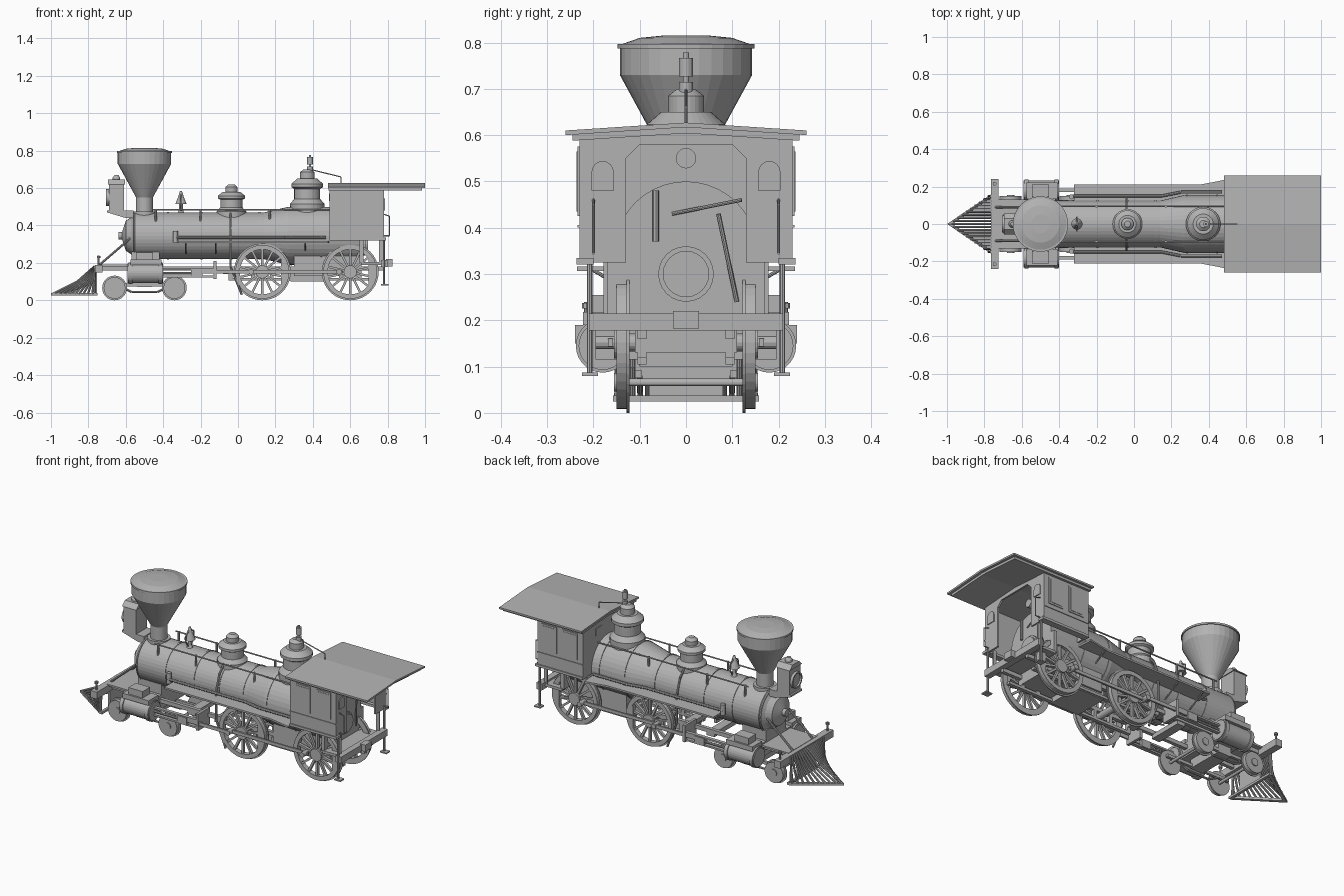
import bpy, bmesh
from math import sin, cos, pi, tau
from mathutils import Vector, Matrix

cube = bpy.data.objects.get("Cube")
if cube:
    bpy.data.objects.remove(cube, do_unlink=True)

shade = (.45, .45, .45, 1)
grey = bpy.data.materials.new("plain_grey")
grey.use_nodes = True
grey.diffuse_color = shade
grey.node_tree.nodes["Principled BSDF"].inputs["Base Color"].default_value = shade

# Main dimensions shared by several parts
CENTRE, BARREL, WAGON_TOP = .345, .125, .155
CAB_FRONT, CAB_REAR, CAB_SIDE, CAB_FLOOR, EAVES, RIDGE = .49, .78, .23, .325, .595, .61
DRIVER, TRUCK, TREAD, FLANGE = .152, .066, .15, .122
CYLINDER_Y, CYLINDER_Z = .18, .145
BEAM_FRONT, BEAM_REAR = -.765, -.725


def finish(name, bm):
    bmesh.ops.recalc_face_normals(bm, faces=bm.faces)
    mesh = bpy.data.meshes.new(name)
    bm.to_mesh(mesh)
    bm.free()
    mesh.materials.append(grey)
    obj = bpy.data.objects.new(name, mesh)
    bpy.context.collection.objects.link(obj)
    return obj


def both(obj):
    """Repeat a part on the other side of the engine."""
    mirror = obj.modifiers.new("Mirror", "MIRROR")
    mirror.use_axis = (False, True, False)


def box(name, x, y, z):
    """Box from (low, high) ranges; a single y value means a centred width."""
    ranges = (x, y if isinstance(y, tuple) else (-y, y), z)
    bm = bmesh.new()
    bmesh.ops.create_cube(bm, size=1)
    for vert in bm.verts:
        for i, (low, high) in enumerate(ranges):
            vert.co[i] = high if vert.co[i] > 0 else low
    return finish(name, bm)


def lathe(name, profile, axis="Z", x=0, y=0, z=0, sides=32):
    """Turn (radius, position) points about an axis."""
    bm = bmesh.new()
    angles = [k * tau / sides for k in range(sides)]
    rings = [[bm.verts.new((r * cos(a), r * sin(a), h)) for a in angles] for r, h in profile]
    for low, high in zip(rings, rings[1:]):
        for k in range(sides):
            bm.faces.new((low[k - 1], low[k], high[k], high[k - 1]))
    bm.faces.new(rings[0])
    bm.faces.new(rings[-1])
    turn = {"X": Matrix.Rotation(pi / 2, 4, "Y"), "Y": Matrix.Rotation(-pi / 2, 4, "X"), "Z": Matrix()}
    bm.transform(Matrix.Translation((x, y, z)) @ turn[axis].to_4x4())
    return finish(name, bm)


def drum(name, radius, low, high, **place):
    return lathe(name, [(radius, low), (radius, high)], **place)


def hoop(name, outer, inner, low, high, **place):
    """Ring with a square section; its end caps are dropped."""
    obj = lathe(name, [(inner, low), (outer, low), (outer, high), (inner, high), (inner, low)], **place)
    bm = bmesh.new()
    bm.from_mesh(obj.data)
    bmesh.ops.delete(bm, geom=[f for f in bm.faces if len(f.verts) > 4], context="FACES_ONLY")
    bmesh.ops.remove_doubles(bm, verts=bm.verts, dist=.0001)
    bmesh.ops.recalc_face_normals(bm, faces=bm.faces)
    bm.to_mesh(obj.data)
    bm.free()
    return obj


def prism(name, outline, low, high, axis="Y"):
    """Extrude an outline: (x, z) along Y, (y, z) along X, (x, y) along Z."""
    place = {"Y": lambda a, b, d: (a, d, b), "X": lambda a, b, d: (d, a, b), "Z": lambda a, b, d: (a, b, d)}[axis]
    bm = bmesh.new()
    face = bm.faces.new([bm.verts.new(place(a, b, low)) for a, b in outline])
    made = bmesh.ops.extrude_face_region(bm, geom=[face])["geom"]
    moved = [v for v in made if isinstance(v, bmesh.types.BMVert)]
    bmesh.ops.translate(bm, verts=moved, vec=place(0, 0, high - low))
    return finish(name, bm)


def rod(name, radius, *points):
    """Round bar through a chain of points."""
    bm = bmesh.new()
    for start, end in zip(points, points[1:]):
        start, end = Vector(start), Vector(end)
        turn = (end - start).to_track_quat("Z", "Y").to_matrix().to_4x4()
        bmesh.ops.create_cone(bm, cap_ends=True, segments=8, radius1=radius, radius2=radius,
                              depth=(end - start).length, matrix=Matrix.Translation((start + end) / 2) @ turn)
    return finish(name, bm)


# Boiler with raised rear, bands and smokebox door
lathe("boiler", [(BARREL, -.56), (BARREL, .14), (WAGON_TOP, .27), (WAGON_TOP, .67)], axis="X", z=CENTRE, sides=40)
lathe("smokebox_front", [(.13, -.55), (.1, -.57), (.08, -.6), (.02, -.62), (.02, -.64)], axis="X", z=CENTRE)
for x in (-.38, -.2, -.04, .11, .28, .44):
    size = BARREL if x < .2 else WAGON_TOP
    drum("boiler_band", size + .003, x, x + .01, axis="X", z=CENTRE, sides=40)
box("firebox", x=(.3, .66), y=.11, z=(.13, CENTRE))
box("ash_pan", x=(.28, .46), y=.1, z=(.1, .15))

# Smokestack
stack = -.5
drum("stack_base", .06, .45, .475, x=stack)
lathe("smokestack", [(.045, .45), (.045, .55), (.143, .73), (.143, .795), (.1, .81), (.05, .815)], x=stack)
drum("stack_rim", .148, .787, .797, x=stack)

# Headlight on its shelf
lamp = -.65
box("headlight_body", x=(lamp - .04, lamp + .04), y=.05, z=(.48, .625))
prism("headlight_roof", [(-.055, .62), (.055, .62), (.03, .645), (-.03, .645)], lamp - .045, lamp + .045, axis="X")
lathe("headlight_vent", [(.02, .64), (.02, .655), (.01, .67)], x=lamp, sides=16)
hoop("headlight_rim", .045, .037, lamp - .055, lamp, axis="X", z=.55, sides=24)
drum("headlight_lens", .037, lamp - .045, lamp, axis="X", z=.55, sides=24)
prism("headlight_bracket", [(-.7, .48), (-.56, .48), (-.56, .44), (-.6, .44), (-.7, .47)], -.05, .05)

# Bell and its yoke
bell = -.305
lathe("bell", [(.03, .515), (.016, .55), (.005, .585)], x=bell, sides=16)
lathe("bell_stand", [(.025, .45), (.01, .485), (.01, .52)], x=bell, sides=12)
both(rod("bell_yoke", .004, (bell, .015, .48), (bell, .036, .51), (bell, .034, .55), (bell, 0, .57)))


def dome(name, x, base, top, radius, finial):
    """Moulded boiler dome; the profile is in shares of radius and height."""
    shape = [(1.2, 0), (1.2, .25), (1, .35), (.9, .4), (.9, .7), (1.1, .75), (1.1, .85), (.7, 1)]
    lathe(name, [(radius * r, base + (top - base) * h) for r, h in shape], x=x)
    drum(name + "_cap", radius / 2, top - .02, finial - .015, x=x, sides=24)
    lathe(name + "_finial", [(radius / 2, finial - .015), (radius / 4, finial)], x=x, sides=24)


# Sand dome, steam dome, safety valve and whistle
dome("sand_dome", -.035, .44, .58, .066, .62)
dome("steam_dome", .37, .47, .65, .077, .7)
valve = .385
drum("safety_valve_stem", .006, .69, .778, x=valve, sides=12)
for low, high in ((.69, .715), (.727, .767)):
    drum("safety_valve_body", .015, low, high, x=valve, sides=16)
rod("whistle_lever", .003, (valve, 0, .7), (.55, 0, .66), (.55, 0, RIDGE))


def gable(name, half, eave, ridge, thick, front, rear):
    """Two-pitch shell running along the engine."""
    top = [(-half, eave), (0, ridge), (half, eave)]
    under = [(y, z - thick) for y, z in reversed(top)]
    prism(name, top + under, front, rear, axis="X")


# Cab roof and walls
gable("cab_roof", .26, .61, .627, .01, .48, 1)
gable("roof_cornice", .245, .602, .618, .014, .485, .985)
wall = [(-CAB_SIDE, CAB_FLOOR), (-CAB_SIDE, EAVES), (0, RIDGE), (CAB_SIDE, EAVES), (CAB_SIDE, CAB_FLOOR)]
doorway = [(.13, CAB_FLOOR), (.13, .55), (.1, .58)]
prism("cab_front", wall, CAB_FRONT, CAB_FRONT + .01, axis="X")
prism("cab_rear", wall + doorway + [(-y, z) for y, z in reversed(doorway)], CAB_REAR - .01, CAB_REAR, axis="X")
both(box("cab_side", x=(CAB_FRONT, CAB_REAR), y=(CAB_SIDE - .01, CAB_SIDE), z=(CAB_FLOOR, EAVES)))
both(box("cab_sill", x=(CAB_FRONT, CAB_REAR + .01), y=(.2, CAB_SIDE + .006), z=(CAB_FLOOR - .004, CAB_FLOOR + .01)))
both(box("cab_belt", x=(CAB_FRONT, CAB_REAR), y=(CAB_SIDE, CAB_SIDE + .004), z=(.4, .406)))

# Cab windows
for x in (.525, .655):
    both(box("side_window_frame", x=(x, x + .095), y=(CAB_SIDE, CAB_SIDE + .004), z=(.425, .575)))
    both(box("side_window_pane", x=(x + .01, x + .085), y=(CAB_SIDE, CAB_SIDE + .006), z=(.435, .565)))
arch = [(.18 + .024 * cos(k * pi / 8), .52 + .024 * sin(k * pi / 8)) for k in range(9)]
both(prism("rear_window", [(arch[0][0], .48)] + arch + [(arch[-1][0], .48)], CAB_REAR, CAB_REAR + .005, axis="X"))
both(box("front_window", x=(CAB_FRONT - .004, CAB_FRONT), y=(.06, .12), z=(.53, .57)))

# Rear posts, steps and grab irons
both(box("cab_post", x=(.755, .775), y=(.17, .178), z=(.2, CAB_FLOOR)))
both(rod("step_hanger", .006, (CAB_REAR, .208, CAB_FLOOR), (CAB_REAR, .208, .08)))
both(box("step", x=(.765, .805), y=(.19, .225), z=(.08, .087)))
grip = CAB_REAR + .03
both(rod("grab_iron", .003, (CAB_REAR, .2, CENTRE), (grip, .2, CENTRE), (grip, .2, .45), (CAB_REAR, .2, .46)))

# Backhead fittings
backhead = .67
drum("fire_door_ring", .06, backhead, backhead + .015, axis="X", z=.3, sides=24)
drum("fire_door", .05, backhead, backhead + .025, axis="X", z=.3, sides=24)
drum("pressure_gauge", .022, backhead - .01, backhead + .02, axis="X", z=.55, sides=20)
drum("water_glass", .007, .37, .48, x=backhead + .01, y=-.065, sides=8)
rod("throttle_lever", .004, (backhead, -.03, .43), (.7, .12, .46))
rod("reverse_lever", .005, (backhead, .11, .24), (.7, .07, .43))
box("backhead_plate", x=(.65, backhead), y=.175, z=(.2, CAB_FLOOR))

# Frame and rear beam
box("rear_beam", x=(.765, .8), y=.21, z=(.178, .215))
box("rear_deck", x=(.66, .77), y=.18, z=(.19, .205))
box("coupler_pocket", x=(.79, .825), y=.028, z=(.182, .22))
rail = (.085, .105)
both(box("upper_frame", x=(-.74, CAB_REAR), y=rail, z=(.16, .182)))
both(box("lower_frame", x=(-.05, .74), y=rail, z=(.105, .12)))
for x in (-.05, .07, .17, .54, .64):
    both(box("frame_pedestal", x=(x, x + .02), y=rail, z=(.105, .17)))
for x in (-.25, -.08):
    box("frame_crosstie", x=(x, x + .05), y=.1, z=(.14, .165))

# Running boards, side pipes and handrails
board = [(-.32, .1), (-.32, .21), (.35, .21), (.48, .235), (CAB_FRONT, .1)]
both(prism("running_board", board, .306, .316, axis="Z"))
for x in (-.28, -.12, .36):
    both(rod("board_bracket", .004, (x, .2, .308), (x, .1, .25)))
both(rod("feed_pipe", .008, (-.34, .15, .335), (.15, .15, .335), (.25, .17, .335), (.47, .17, .335)))
both(drum("check_valve", .013, .31, .37, x=-.335, y=.145, sides=12))
pipe = -.04
both(rod("sand_pipe", .006, (pipe, .06, .48), (pipe, .11, .43), (pipe, .14, CENTRE), (pipe, .14, .18), (.02, .14, .03)))
both(drum("handrail", .004, -.46, CAB_FRONT, axis="X", y=.095, z=.483, sides=8))
for x in (-.44, -.2, .17):
    both(drum("handrail_post", .006, .42, .488, x=x, y=.093, sides=8))


def wheel_pair(name, x, radius, spoked):
    """Axle with a disc or spoked wheel at each end, flanges inwards."""
    spot = dict(axis="Y", x=x, z=radius)
    drum(name + "_axle", radius / 8, -FLANGE, FLANGE, sides=16, **spot)
    if not spoked:
        both(drum(name + "_flange", radius, FLANGE, FLANGE + .006, **spot))
        both(drum(name, radius - .008, FLANGE, TREAD, **spot))
        both(drum(name + "_hub", .02, TREAD, TREAD + .005, **spot))
        return
    inner = radius - .032
    both(hoop(name + "_flange", radius, inner, FLANGE, FLANGE + .006, sides=40, **spot))
    both(hoop(name + "_tyre", radius - .008, inner, FLANGE, TREAD, sides=40, **spot))
    both(drum(name + "_hub", .035, FLANGE, TREAD + .006, sides=20, **spot))
    both(drum(name + "_crank_pin", .014, TREAD - .01, .195, axis="Y", x=x - .06, z=radius, sides=12))
    bm = bmesh.new()
    spokes = 14
    for k in range(spokes):
        turn = Matrix.Translation((x, .138, radius)) @ Matrix.Rotation(k * tau / spokes, 4, "Y")
        shape = Matrix.Translation((0, 0, radius / 2)) @ Matrix.Diagonal((.012, .016, radius * .65, 1))
        bmesh.ops.create_cube(bm, size=1, matrix=turn @ shape)
    both(finish(name + "_spokes", bm))
    weight = [(x + inner * cos(k * .15), radius + inner * sin(k * .15)) for k in range(-4, 5)]
    both(prism(name + "_counterweight", weight, FLANGE + .006, TREAD))


for x in (.13, .6):
    wheel_pair("driver", x, DRIVER, True)
for x in (-.66, -.34):
    wheel_pair("truck_wheel", x, TRUCK, False)

# Cylinders and valve chests
bore = dict(axis="X", y=CYLINDER_Y, z=CYLINDER_Z, sides=28)
both(drum("cylinder", .052, -.59, -.4, **bore))
for x in (-.585, -.425):
    both(drum("cylinder_flange", .058, x, x + .02, **bore))
both(box("cylinder_saddle", x=(-.57, -.42), y=(.05, CYLINDER_Y), z=(.12, .2)))
both(box("valve_chest", x=(-.575, -.41), y=(.135, .222), z=(.19, .218)))
both(box("valve_chest_cover", x=(-.545, -.455), y=(.145, .212), z=(.21, .255)))
box("smokebox_saddle", x=(-.57, -.42), y=.09, z=(.12, .26))

# Running gear
both(rod("piston_rod", .007, (-.41, CYLINDER_Y, CYLINDER_Z), (-.22, CYLINDER_Y, CYLINDER_Z)))
for z in (.122, .162):
    both(box("crosshead_guide", x=(-.4, -.12), y=(.17, .19), z=(z, z + .01)))
both(box("crosshead", x=(-.25, -.19), y=(.165, .195), z=(.125, .168)))
both(box("guide_yoke", x=(-.13, -.115), y=(.09, .195), z=(.115, .21)))
both(box("main_rod", x=(-.22, .08), y=(.18, .19), z=(.143, .162)))
both(box("side_rod", x=(.05, .56), y=(.158, .168), z=(.143, .161)))
both(box("truck_side", x=(-.7, -.3), y=(.095, .11), z=(.075, .092)))
both(rod("truck_stay", .006, (-.64, .1, .08), (-.57, .1, .045), (-.43, .1, .045), (-.36, .1, .08)))
box("truck_bolster", x=(-.54, -.46), y=.11, z=(.07, .12))

# Front deck, bumper beam, flag posts and braces
box("front_deck", x=(-.74, -.57), y=.13, z=(.182, .192))
box("bumper_beam", x=(BEAM_FRONT, BEAM_REAR), y=.24, z=(.15, .19))
both(drum("flag_post", .005, .18, .24, x=-.745, y=.215, sides=8))
both(drum("flag_post_cap", .01, .225, .237, x=-.745, y=.215, sides=10))
both(rod("smokebox_brace", .006, (-.74, .09, .19), (-.56, .09, CENTRE)))

# Pilot with curved bars fanning down to a pointed foot
TIP, HALF, SLATS = -1, .158, 9
box("pilot_back_plate", x=(BEAM_FRONT, BEAM_FRONT + .01), y=.08, z=(.035, .15))
for k in range(-SLATS, SLATS + 1):
    y = k * .94 * HALF / SLATS
    reach = (BEAM_FRONT - TIP - .01) * (1 - abs(y) / HALF)
    rod("pilot_bar", .006, (BEAM_FRONT, y, .183), (BEAM_FRONT - reach * .42, y, .1), (BEAM_FRONT - reach, y, .035))
both(prism("pilot_foot", [(TIP, 0), (BEAM_FRONT, HALF), (BEAM_FRONT, HALF - .02), (TIP + .03, 0)], .025, .038, axis="Z"))
box("pilot_foot_bar", x=(BEAM_FRONT, BEAM_FRONT + .015), y=HALF, z=(.025, .038))
both(rod("pilot_stay", .006, (BEAM_FRONT, .14, .16), (BEAM_FRONT, .15, .03)))
